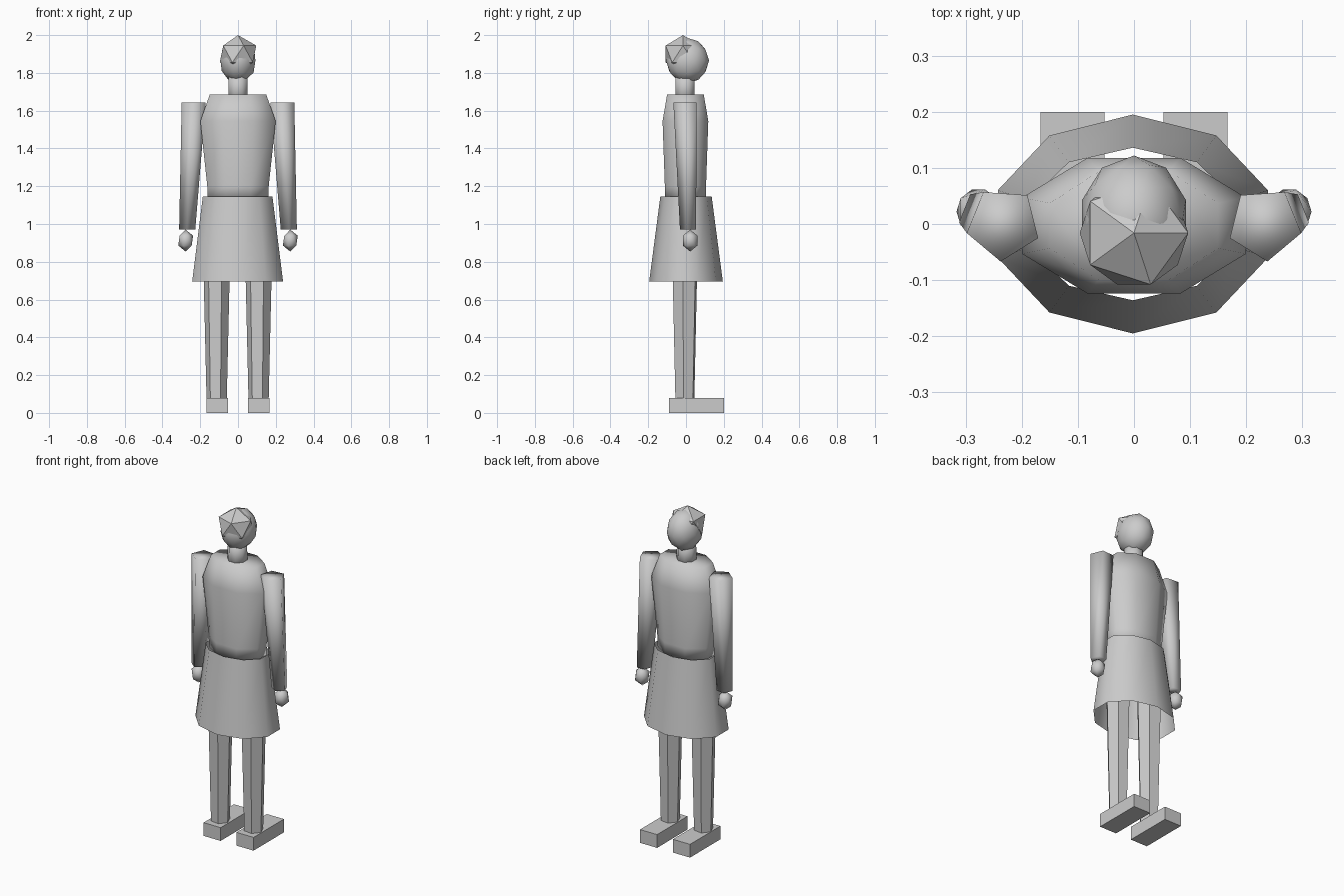
import bpy, bmesh
from math import cos, sin, radians, tau

cube = bpy.data.objects.get("Cube")
if cube:
    bpy.data.objects.remove(cube, do_unlink=True)

grey = bpy.data.materials.new("light grey")
grey.use_nodes = True
grey.diffuse_color = (0.6, 0.6, 0.6, 1)
grey.node_tree.nodes["Principled BSDF"].inputs["Base Color"].default_value = (0.6, 0.6, 0.6, 1)


def finish(name, bm, smooth):
    bmesh.ops.recalc_face_normals(bm, faces=bm.faces[:])
    for face in bm.faces:
        face.smooth = smooth
    mesh = bpy.data.meshes.new(name)
    bm.to_mesh(mesh)
    bm.free()
    mesh.materials.append(grey)
    obj = bpy.data.objects.new(name, mesh)
    bpy.context.collection.objects.link(obj)
    return obj


def loft(name, sides, phase, rings, smooth=True, caps=True):
    """Join elliptical rings given as (x, y, z, x radius, y radius)."""
    bm = bmesh.new()
    loops = []
    for x, y, z, rx, ry in rings:
        angles = [radians(phase) + tau * i / sides for i in range(sides)]
        loops.append([bm.verts.new((x + rx * cos(a), y + ry * sin(a), z)) for a in angles])
    for low, high in zip(loops, loops[1:]):
        for i in range(sides):
            j = (i + 1) % sides
            bm.faces.new((low[i], low[j], high[j], high[i]))
    if caps:
        bm.faces.new(loops[0])
        bm.faces.new(loops[-1])
    return finish(name, bm, smooth)


def ball(name, centre, radii, detail, smooth=True):
    bm = bmesh.new()
    bmesh.ops.create_icosphere(bm, subdivisions=detail, radius=1)
    bmesh.ops.scale(bm, vec=radii, verts=bm.verts)
    bmesh.ops.translate(bm, vec=centre, verts=bm.verts)
    return finish(name, bm, smooth)


def box(name, centre, size):
    bm = bmesh.new()
    bmesh.ops.create_cube(bm, size=1)
    bmesh.ops.scale(bm, vec=size, verts=bm.verts)
    bmesh.ops.translate(bm, vec=centre, verts=bm.verts)
    return finish(name, bm, False)


# Body
loft("torso", 8, 22.5, [(0, -0.003, 1.13, 0.174, 0.117),
                        (0, -0.003, 1.2, 0.176, 0.118),
                        (0, -0.003, 1.545, 0.216, 0.131),
                        (0, -0.003, 1.685, 0.162, 0.105)])
loft("skirt", 10, 18, [(-0.002, 0, 0.695, 0.253, 0.195),
                       (-0.002, 0, 1.145, 0.194, 0.136)], caps=False)
loft("neck", 8, 22.5, [(0, -0.005, 1.64, 0.056, 0.056), (0, -0.005, 1.8, 0.054, 0.054)])

# Head and faceted hair knot
ball("head", (0, 0.008, 1.865), (0.097, 0.114, 0.12), 2)
ball("hair_knot", (0, -0.016, 1.9), (0.108, 0.108, 0.1), 1, smooth=False)

# Limbs
for side, s in (("left", 1), ("right", -1)):
    loft(side + "_arm", 5, 270 + 4 * s, [(0.268 * s, 0.014, 0.97, 0.045, 0.046),
                                         (0.233 * s, 0, 1.643, 0.067, 0.067)])
    ball(side + "_hand", (0.277 * s, 0.022, 0.912), (0.044, 0.046, 0.058), 1)
    x = 0.111 * s - 0.002
    loft(side + "_leg", 6, -8, [(x, -0.006, 0.07, 0.054, 0.054),
                                (x, -0.006, 1.0, 0.076, 0.076)], smooth=False)
    box(side + "_foot", (0.11 * s, 0.055, 0.04), (0.114, 0.29, 0.08))
